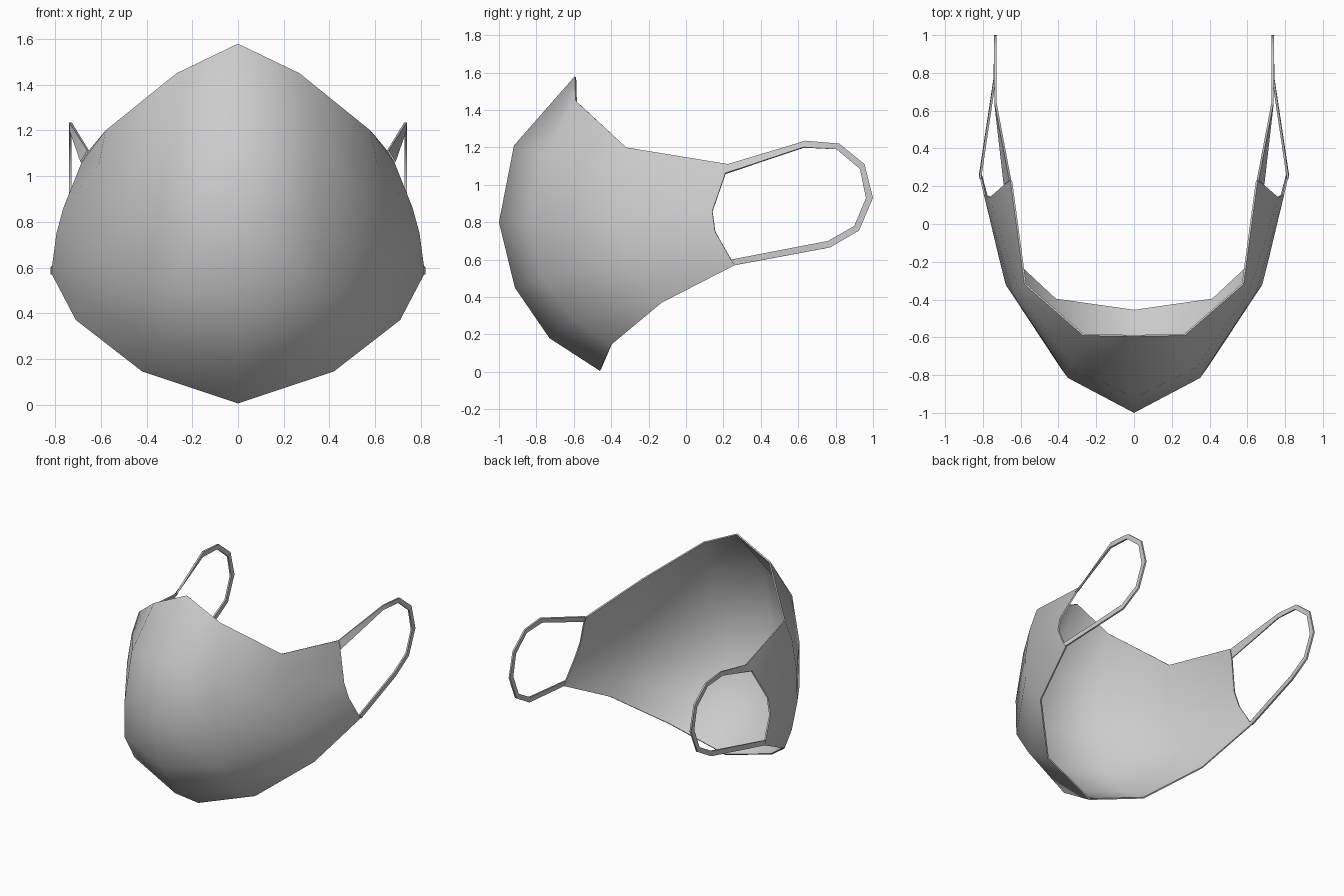
import bpy, math

if "Cube" in bpy.data.objects:
    bpy.data.objects.remove(bpy.data.objects["Cube"])

def build(name, verts, faces, thickness, angle, offset):
    mesh = bpy.data.meshes.new(name)
    mesh.from_pydata(verts, [], faces)
    ob = bpy.data.objects.new(name, mesh)
    bpy.context.collection.objects.link(ob)
    bpy.ops.object.select_all(action='DESELECT')
    bpy.context.view_layer.objects.active = ob
    ob.select_set(True)
    mir = ob.modifiers.new("mirror", 'MIRROR')
    mir.use_clip = True
    mir.merge_threshold = 0.001
    sol = ob.modifiers.new("thickness", 'SOLIDIFY')
    sol.thickness = thickness
    sol.offset = offset
    for m in ("mirror", "thickness"):
        bpy.ops.object.modifier_apply(modifier=m)
    bpy.ops.object.shade_smooth_by_angle(angle=math.radians(angle))
    return ob

def strip_faces(cols, rows):
    return [(c * rows + r, c * rows + r + 1, (c + 1) * rows + r + 1, (c + 1) * rows + r)
            for c in range(cols - 1) for r in range(rows - 1)]

# Mask shell: columns from the centre line to the ear edge, each top to bottom
columns = [
    [(0, -.595, 1.58), (0, -.92, 1.21), (0, -1.0, .80), (0, -.915, .45), (0, -.73, .18), (0, -.46, .005)],
    [(.27, -.59, 1.45), (.33, -.76, 1.15), (.35, -.815, .80), (.39, -.76, .50), (.42, -.60, .28), (.42, -.40, .145)],
    [(.58, -.32, 1.20), (.61, -.36, 1.05), (.645, -.365, .83), (.68, -.32, .63), (.705, -.22, .47), (.71, -.13, .37)],
    [(.655, .23, 1.11), (.685, .21, 1.06), (.765, .14, .86), (.795, .155, .75), (.815, .24, .60), (.815, .26, .57)],
]
build("mask_shell", [p for col in columns for p in col], strip_faces(4, 6), 0.01, 65, -1)

# Ear loops: flat band between an outer and inner outline (x, y, z)
outer = [(.655, .23, 1.11), (.733, .64, 1.235), (.735, .82, 1.22), (.735, .955, 1.11),
         (.735, 1.0, .93), (.735, .925, .755), (.738, .77, .665), (.815, .26, .57)]
inner = [(.685, .21, 1.06), (.733, .63, 1.20), (.735, .805, 1.19), (.735, .93, 1.085),
         (.735, .962, .93), (.735, .90, .78), (.738, .76, .70), (.815, .24, .60)]
build("ear_loops", [p for pair in zip(outer, inner) for p in pair], strip_faces(8, 2), 0.012, 40, 0)
